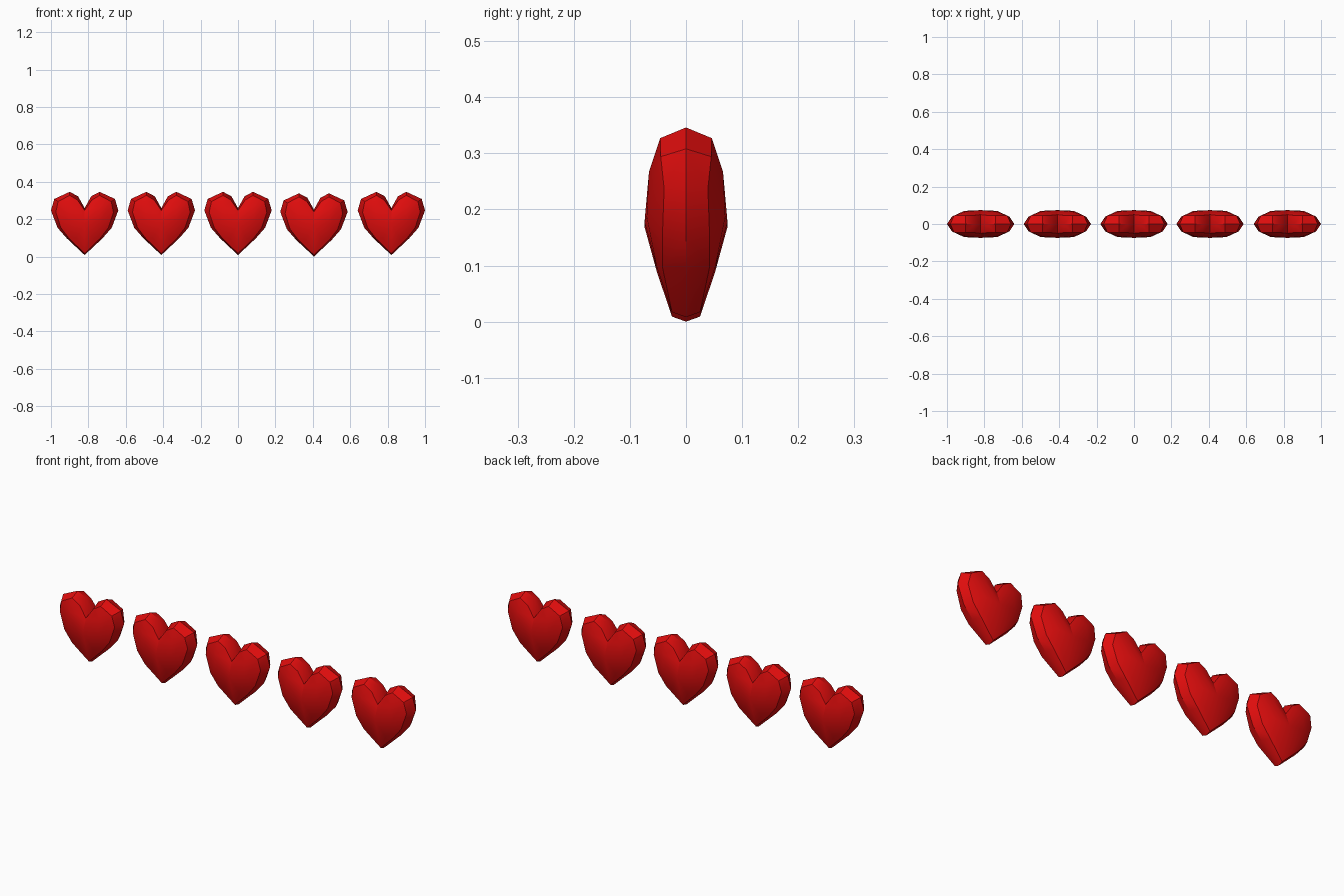
import bpy, bmesh

if "Cube" in bpy.data.objects:
    bpy.data.objects.remove(bpy.data.objects["Cube"])

red = bpy.data.materials.new("heart red")
red.diffuse_color = (0.75, 0.004, 0.004, 1)
red.use_nodes = True
red.node_tree.nodes["Principled BSDF"].inputs["Base Color"].default_value = red.diffuse_color

# Half outlines (x, z), from the top notch round to the bottom tip
RIDGE = [(0, .262), (.035, .325), (.08, .349), (.162, .311),
         (.18, .25), (.145, .157), (.095, .10), (0, .011)]
# Inset rim (x, depth, z) where the bulging face meets the side band
RIM = [(0, .05, .25), (.038, .046, .305), (.08, .046, .33), (.142, .045, .297),
       (.154, .039, .24), (.127, .042, .157), (.083, .042, .10), (0, .025, .02)]
# Points of the bulging face: middle, upper lobe, cheek, lower cheek
BULGE = [(0, .074, .18), (.08, .066, .27), (.088, .070, .19), (.045, .052, .10)]
# Face patches: 0-7 index the rim, 8-11 the bulge
PATCHES = [(0, 1, 9), (0, 9, 8), (1, 2, 9), (2, 3, 9), (3, 4, 10, 9), (8, 9, 10),
           (4, 5, 10), (5, 6, 11, 10), (8, 10, 11), (6, 7, 11), (8, 11, 7)]


def heart_mesh():
    bm = bmesh.new()
    for mx in (1, -1):
        ridge = [bm.verts.new((mx * x, 0, z)) for x, z in RIDGE]
        for side in (1, -1):
            pts = [bm.verts.new((mx * x, side * y, z)) for x, y, z in RIM + BULGE]
            # faceted side band
            for i in range(7):
                bm.faces.new((ridge[i], ridge[i + 1], pts[i + 1], pts[i]))
            # bulging face
            for p in PATCHES:
                bm.faces.new([pts[i] for i in p])
    bmesh.ops.remove_doubles(bm, verts=bm.verts, dist=0.0005)
    bmesh.ops.recalc_face_normals(bm, faces=bm.faces)
    me = bpy.data.meshes.new("heart")
    bm.to_mesh(me)
    bm.free()
    me.materials.append(red)
    return me


# Row of five hearts, the fourth hanging slightly lower
for n, (x, z) in enumerate([(-.82, 0), (-.41, 0), (0, 0), (.406, -.008), (.82, 0)], 1):
    ob = bpy.data.objects.new(f"heart_{n}", heart_mesh())
    ob.location = (x, 0, z - .003)
    bpy.context.collection.objects.link(ob)
    bpy.ops.object.select_all(action='DESELECT')
    ob.select_set(True)
    bpy.context.view_layer.objects.active = ob
    bpy.ops.object.shade_smooth_by_angle(angle=0.52)
